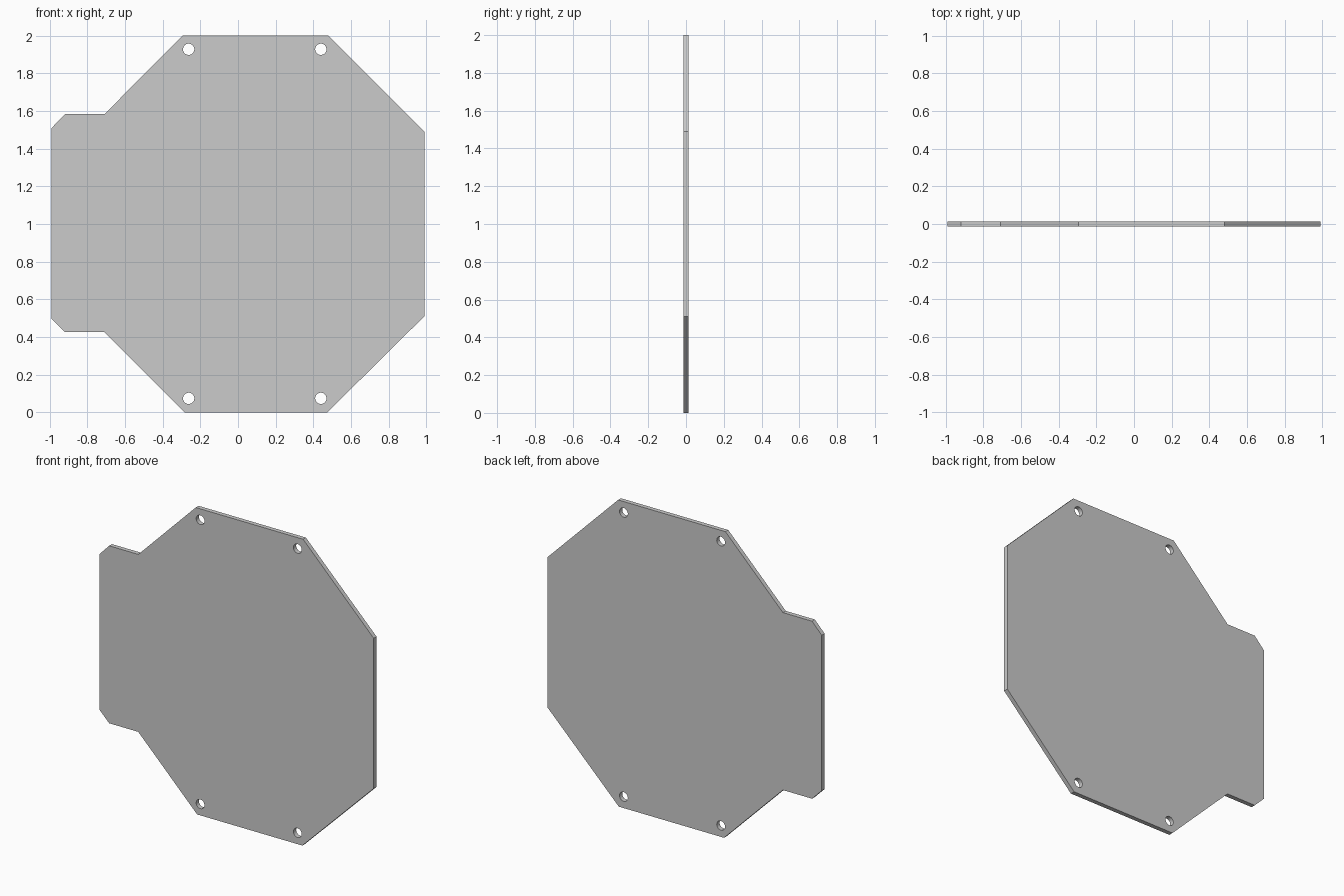
import bpy, bmesh
from math import cos, sin, pi, radians
from mathutils import Matrix

if "Cube" in bpy.data.objects:
    bpy.data.objects.remove(bpy.data.objects["Cube"])

THICK = 0.029
HOLE_R = 0.03

# Plate outline (x, z), clockwise from the top left corner
outline = [(-0.295, 2.0), (0.48, 2.0), (0.99, 1.49), (0.99, 0.51),
           (0.475, 0.0), (-0.285, 0.0), (-0.71, 0.425), (-0.92, 0.425),
           (-0.99, 0.495), (-0.99, 1.51), (-0.92, 1.583), (-0.71, 1.583)]


def circle(cx, cz, r, n=32):
    return [(cx + r * cos(2 * pi * i / n), cz + r * sin(2 * pi * i / n))
            for i in range(n)]


def add_loop(curve, points):
    spline = curve.splines.new('POLY')
    spline.points.add(len(points) - 1)
    for p, (x, z) in zip(spline.points, points):
        p.co = (x, z, 0, 1)
    spline.use_cyclic_u = True
    spline.use_smooth = False


# Flat profile with four corner mounting holes, extruded to thickness
curve = bpy.data.curves.new("plate_profile", 'CURVE')
curve.dimensions = '2D'
curve.fill_mode = 'BOTH'
curve.extrude = THICK / 2
add_loop(curve, outline)
for hx in (-0.262, 0.44):
    for hz in (0.074, 1.928):
        add_loop(curve, circle(hx, hz, HOLE_R))

plate = bpy.data.objects.new("mounting_plate", curve)
bpy.context.collection.objects.link(plate)
bpy.context.view_layer.objects.active = plate
plate.select_set(True)
bpy.ops.object.convert(target='MESH')
plate = bpy.context.object
plate.name = "mounting_plate"

# Stand the plate upright and weld caps to walls
bm = bmesh.new()
bm.from_mesh(plate.data)
bm.transform(Matrix.Rotation(radians(90), 4, 'X'))
bmesh.ops.remove_doubles(bm, verts=bm.verts, dist=0.0005)
bmesh.ops.recalc_face_normals(bm, faces=bm.faces)
bm.to_mesh(plate.data)
bm.free()
bpy.ops.object.shade_smooth_by_angle(angle=radians(30))
